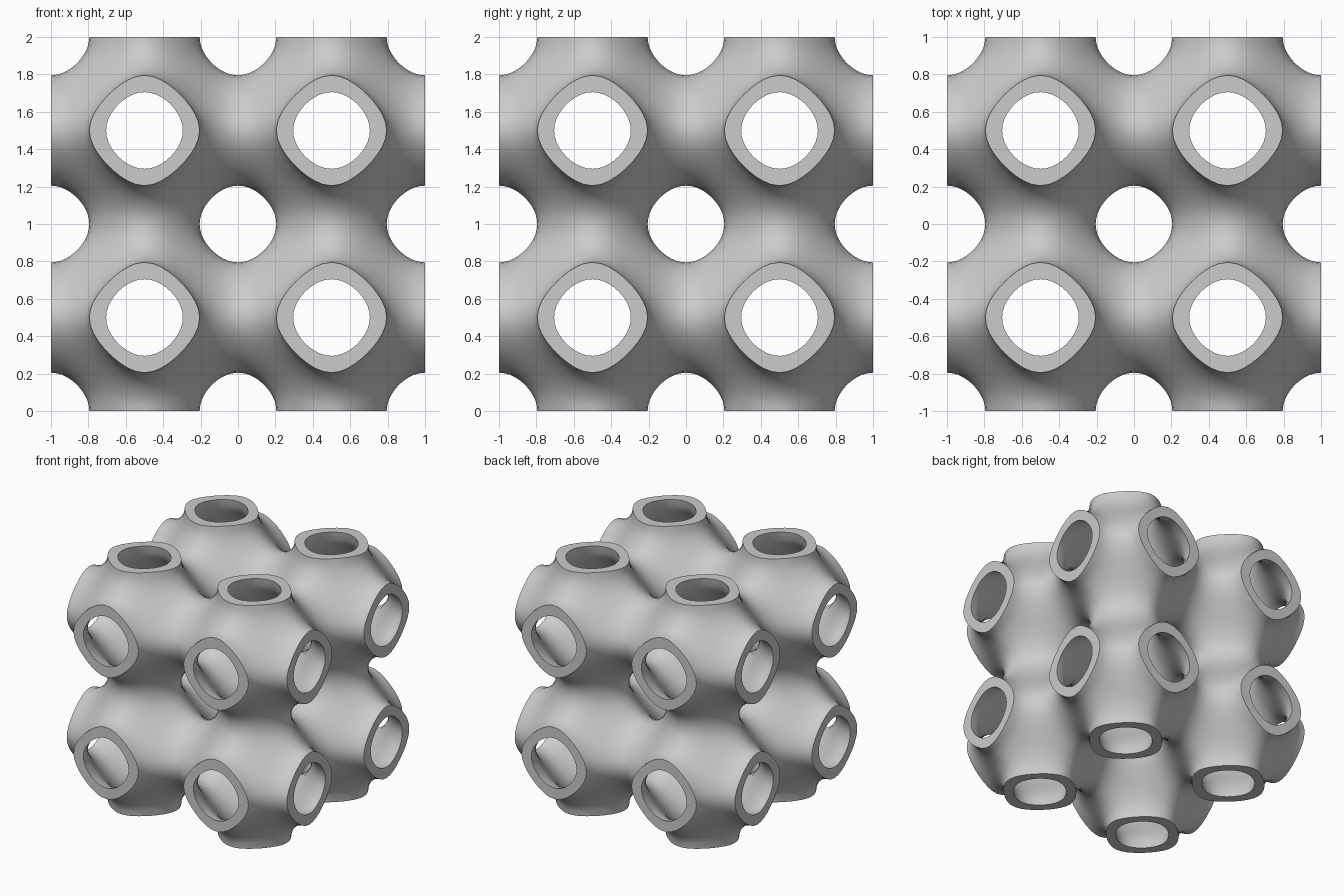
import bpy
import bmesh
import math
from itertools import product
from mathutils import Vector

SEGMENTS = 40    # points around each tube
RINGS = 8        # steps from tube mouth to the seam with its neighbours
LEVEL = 0.279    # half thickness of the wall, as a field value

cube = bpy.data.objects.get("Cube")
if cube:
    bpy.data.objects.remove(cube, do_unlink=True)


def field(p):
    """Periodic minimal surface field, highest at the middle of a cell."""
    return sum(math.cos(2 * math.pi * c) for c in p)


def solve(point_at, level):
    """Bisect for the distance at which the field falls to the level."""
    low, high = 0.0, 0.5
    for _ in range(40):
        mid = (low + high) / 2
        if field(point_at(mid)) > level:
            low = mid
        else:
            high = mid
    return low


def tube_rings(level):
    """Rings of one tube along +x, from its mouth back to the cell body."""
    rings = [[] for _ in range(RINGS + 1)]
    for i in range(SEGMENTS):
        a = 2 * math.pi * i / SEGMENTS
        v, w = math.cos(a), math.sin(a)
        m = max(abs(v), abs(w))
        v, w = v / m, w / m
        mouth = solve(lambda r: (0.5, r * v, r * w), level)
        for j, ring in enumerate(rings):
            k = 2 * mouth + (1 - 2 * mouth) * j / RINGS
            d = Vector((1, k * v, k * w))
            ring.append(d * (0.5 if j == 0 else solve(lambda r: d * r, level)))
    return rings


def add_strip(bm, first, second):
    for i in range(SEGMENTS):
        n = (i + 1) % SEGMENTS
        bm.faces.new((first[i], first[n], second[n], second[i]))


# Outer and inner walls of every tube in a 2 x 2 x 2 block of cells
walls = [tube_rings(-LEVEL), tube_rings(LEVEL)]
bm = bmesh.new()
for cell in product((-1, 1), repeat=3):
    centre = Vector(cell) * 0.5 + Vector((0, 0, 1))
    for axis, side in product(range(3), (-1, 1)):
        mouths = []
        for rings in walls:
            placed = []
            for ring in rings:
                verts = []
                for p in ring:
                    q = (p.x * side, p.y, p.z)
                    turned = Vector([q[(c - axis) % 3] for c in range(3)])
                    verts.append(bm.verts.new(centre + turned))
                placed.append(verts)
            for first, second in zip(placed, placed[1:]):
                add_strip(bm, first, second)
            mouths.append(placed[0])
        # Flat rim where the tube is cut by the outside of the block
        if cell[axis] == side:
            add_strip(bm, *mouths)

bmesh.ops.remove_doubles(bm, verts=bm.verts[:], dist=0.0002)
bmesh.ops.recalc_face_normals(bm, faces=bm.faces[:])

mesh = bpy.data.meshes.new("lattice_shell")
bm.to_mesh(mesh)
bm.free()
lattice = bpy.data.objects.new("lattice_shell", mesh)
bpy.context.collection.objects.link(lattice)

# Plain grey material
grey = bpy.data.materials.new("light_grey")
grey.use_nodes = True
colour = (0.6, 0.6, 0.6, 1)
grey.diffuse_color = colour
for node in grey.node_tree.nodes:
    if node.type == 'BSDF_PRINCIPLED':
        node.inputs["Base Color"].default_value = colour
mesh.materials.append(grey)

# Smooth walls with crisp rims
bpy.ops.object.select_all(action='DESELECT')
lattice.select_set(True)
bpy.context.view_layer.objects.active = lattice
bpy.ops.object.shade_smooth_by_angle(angle=math.radians(40))
